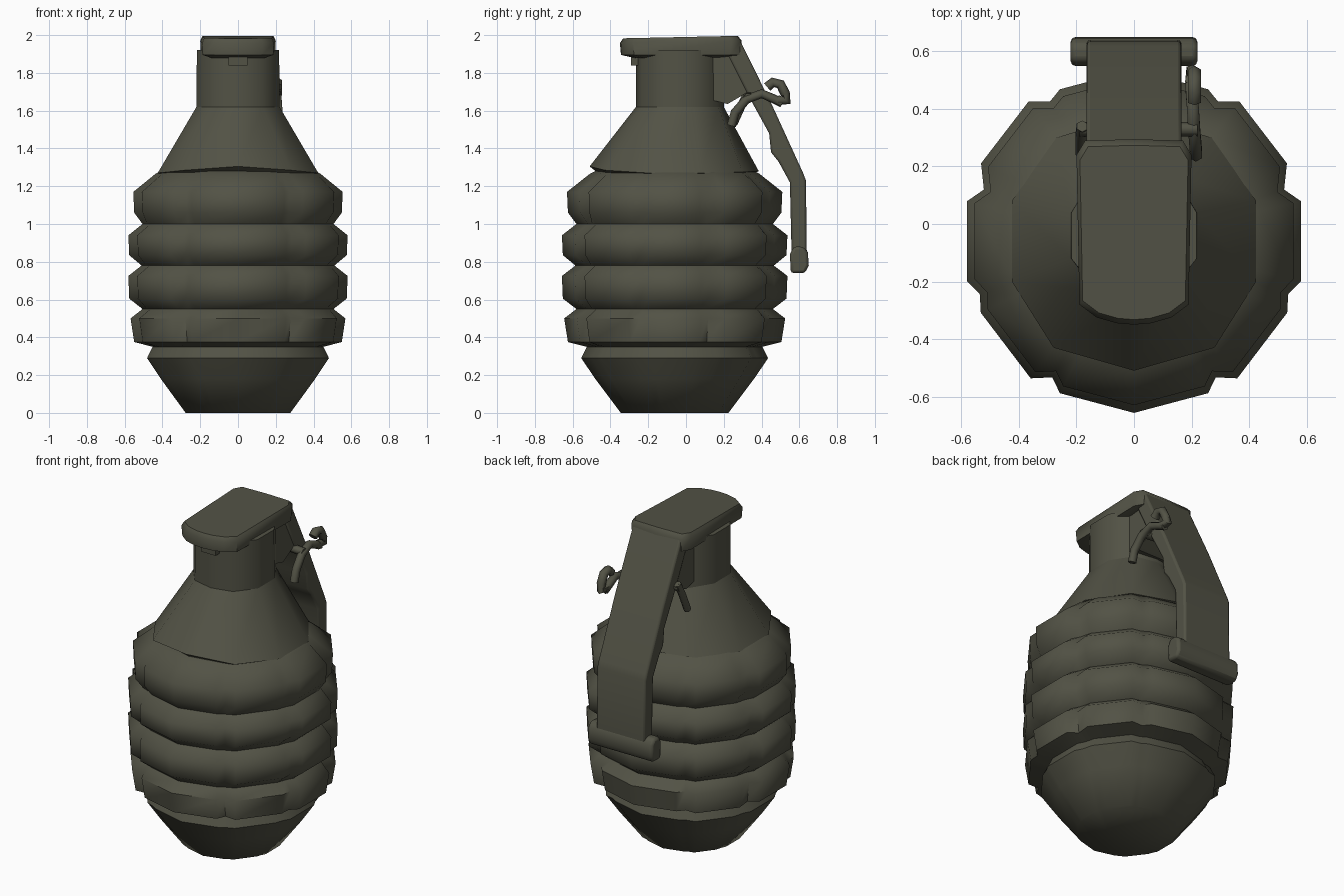
import bpy, bmesh, math
from mathutils import Vector

if "Cube" in bpy.data.objects:
    bpy.data.objects.remove(bpy.data.objects["Cube"])

paint = bpy.data.materials.new("dark olive")
paint.diffuse_color = (0.085, 0.085, 0.06, 1)
paint.use_nodes = True
paint.node_tree.nodes["Principled BSDF"].inputs["Base Color"].default_value = paint.diffuse_color


def finish(name, bm, angle=50):
    bmesh.ops.recalc_face_normals(bm, faces=bm.faces)
    me = bpy.data.meshes.new(name)
    bm.to_mesh(me)
    bm.free()
    me.materials.append(paint)
    ob = bpy.data.objects.new(name, me)
    bpy.context.collection.objects.link(ob)
    bpy.ops.object.select_all(action='DESELECT')
    ob.select_set(True)
    bpy.context.view_layer.objects.active = ob
    bpy.ops.object.shade_smooth_by_angle(angle=math.radians(angle))
    return ob


def loft(name, rings, angle=50):
    """Skin a stack of equal-length point rings and cap both ends."""
    bm = bmesh.new()
    vs = [[bm.verts.new(p) for p in r] for r in rings]
    n = len(vs[0])
    for a, b in zip(vs, vs[1:]):
        for i in range(n):
            j = (i + 1) % n
            bm.faces.new((a[i], a[j], b[j], b[i]))
    bm.faces.new(vs[0][::-1])
    bm.faces.new(vs[-1])
    return finish(name, bm, angle)


def tube(name, pts, r, sides=6):
    pts = [Vector(p) for p in pts]
    rings = []
    for i, p in enumerate(pts):
        t = (pts[min(i + 1, len(pts) - 1)] - pts[max(i - 1, 0)]).normalized()
        ref = Vector((1, 0, 0)) if abs(t.x) < 0.9 else Vector((0, 0, 1))
        u = t.cross(ref).normalized()
        v = t.cross(u)
        rings.append([p + r * (math.cos(k * math.tau / sides) * u
                               + math.sin(k * math.tau / sides) * v) for k in range(sides)])
    return loft(name, rings, 65)


# ribbed body: half outline (angle, radius factor), notched by vertical grooves
half = [(-90, 1), (-64, .985), (-59, .925), (-53, 1), (-25, .985), (-19, .95),
        (-13.5, 1), (13.5, 1), (19, .925), (27, 1), (53, 1.02), (59, .95), (64, .985), (90, 1)]
outline = half + [(180 - a, f) for a, f in half[-2:0:-1]]
CY = -0.06


def body_ring(r, z, notched):
    out = []
    for a, f in outline:
        if not notched and f < .96:
            f = .98
        t = math.radians(a)
        out.append((r * f * math.cos(t), CY + r * f * math.sin(t), z))
    return out


profile = [(.285, 0, 0), (.42, .18, 0), (.495, .29, 0), (.465, .35, 0), (.565, .375, 1),
           (.585, .50, 1), (.52, .55, 0), (.592, .605, 1), (.597, .725, 1), (.525, .78, 0),
           (.592, .835, 1), (.597, .94, 1), (.52, 1.0, 0), (.565, 1.06, 1), (.57, 1.17, 1),
           (.45, 1.265, 0), (.40, 1.29, 0)]
loft("ribbed_body", [body_ring(*p) for p in profile], 55)

# sloping shoulder running up to the neck
low = [(0, -.51, 1.305), (.28, -.43, 1.285), (.425, -.2, 1.27), (.425, .08, 1.27),
       (.27, .30, 1.275), (0, .385, 1.28)]
top = [(0, -.265, 1.62), (.13, -.235, 1.62), (.22, -.12, 1.62), (.22, .04, 1.62),
       (.14, .17, 1.62), (0, .2, 1.62)]


def mirrored(h):
    return h + [(-x, y, z) for x, y, z in h[-2:0:-1]]


inner = [(x * .85, CY + (y - CY) * .85, 1.25) for x, y, z in mirrored(low)]
loft("shoulder", [inner, mirrored(low), mirrored(top)], 40)

# neck
neck = mirrored(top)
loft("neck", [[(x, y, 1.6) for x, y, z in neck], neck,
              [(x * .99, y, 1.92) for x, y, z in neck]], 50)


def plate(name, pts, half_w, bevel=0.0, angle=40):
    """Extrude a y-z profile across x."""
    ob = loft(name, [[(s * half_w, y, z) for y, z in pts] for s in (-1, 1)], angle)
    if bevel:
        m = ob.modifiers.new("bevel", 'BEVEL')
        m.width = bevel
        m.segments = 2
        m.limit_method = 'ANGLE'
        m.angle_limit = math.radians(45)
    return ob


# hinge bracket between the neck and the lever
plate("hinge_bracket", [(.02, 1.92), (.02, 1.70), (.12, 1.66), (.22, 1.635), (.28, 1.67),
                        (.36, 1.72), (.27, 1.92)], .155)

# cap: chamfered plan, tapered rim
plan = [(0, -.35), (.06, -.345), (.13, -.325), (.19, -.28), (.2, .24), (.17, .29), (0, .295)]


def cap_ring(f, z, tilt):
    return mirrored([(x * f, CY + (y - CY) * f, z + tilt * y) for x, y in plan])


loft("cap", [cap_ring(.75, 1.88, 0), cap_ring(.98, 1.895, 0),
             cap_ring(1.0, 1.965, .02), cap_ring(.94, 1.99, .02)], 50)
plate("cap_nub", [(-.29, 1.9), (-.29, 1.84), (-.24, 1.84), (-.24, 1.9)], .05)

# safety lever: sloping strip, bend, then vertical strip
lever = [(.24, 1.995), (.28, 1.985), (.46, 1.62), (.62, 1.27), (.635, 1.23), (.64, .80),
         (.56, .80), (.55, 1.22), (.49, 1.33), (.45, 1.38), (.44, 1.48), (.33, 1.68), (.22, 1.90)]
plate("safety_lever", lever, .165, .012)

# rolled end of the lever
plate("lever_end", [(.555, .74), (.63, .74), (.65, .78), (.645, .85), (.62, .88), (.57, .88),
                    (.55, .84)], .22, .015)

# pull pin with its bent ring, and the split end on the other side
tube("pull_pin", [(.215, .24, 1.52), (.215, .26, 1.59), (.21, .32, 1.66), (.205, .40, 1.69),
                  (.20, .47, 1.66), (.20, .51, 1.64)], .024)
tube("ring_hook", [(.21, .43, 1.725), (.21, .46, 1.75), (.21, .50, 1.74), (.21, .525, 1.69),
                   (.205, .535, 1.655), (.20, .49, 1.655)], .026)
tube("pin_cross_bar", [(-.19, .33, 1.70), (.22, .33, 1.67)], .025)
tube("pin_split_end", [(-.18, .34, 1.72), (-.185, .30, 1.64), (-.185, .25, 1.53)], .022)
